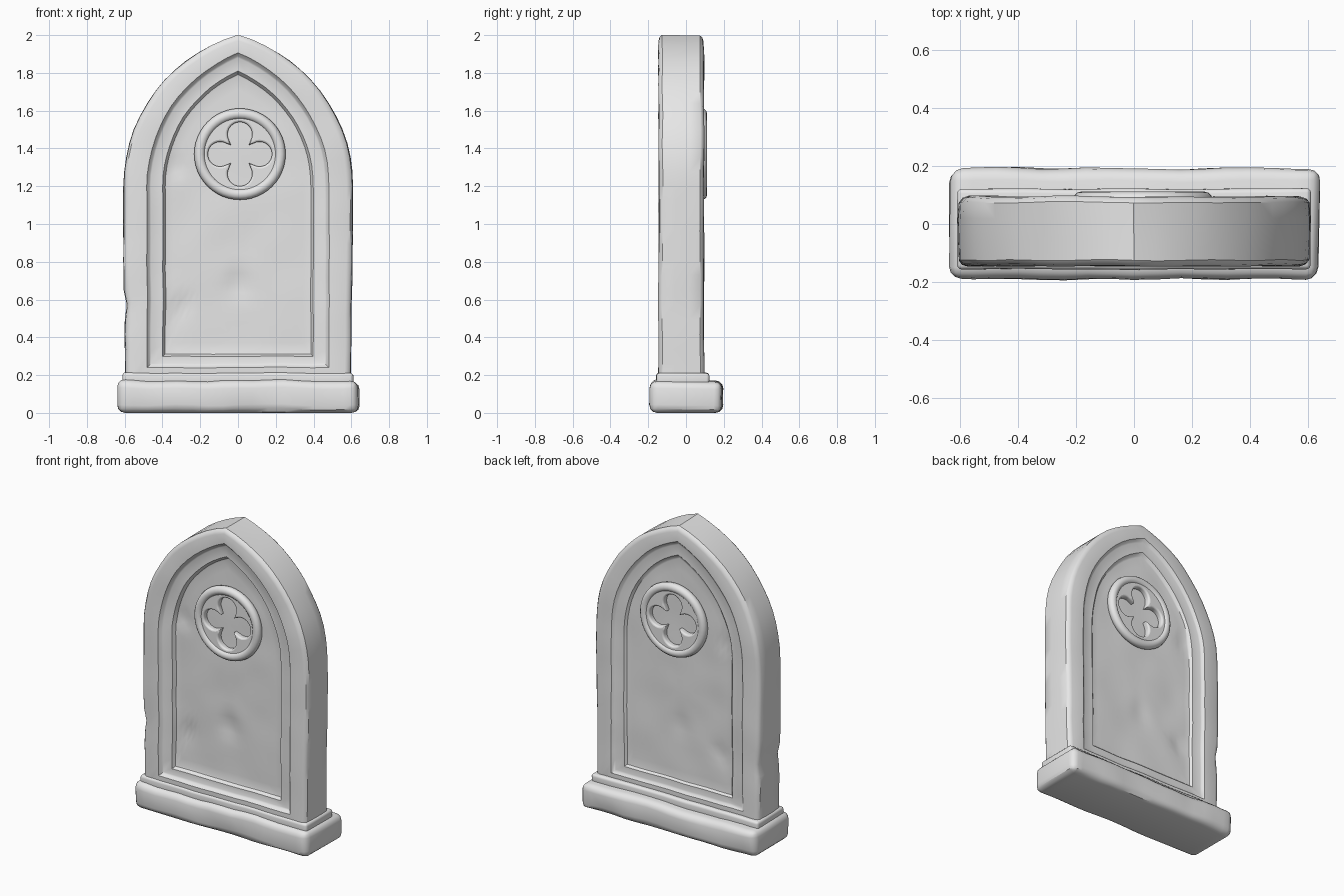
import bpy, bmesh, math
from mathutils import Vector, noise

if "Cube" in bpy.data.objects:
    bpy.data.objects.remove(bpy.data.objects["Cube"])

stone = bpy.data.materials.new("pale grey stone")
stone.diffuse_color = (0.8, 0.8, 0.8, 1)
stone.use_nodes = True
stone.node_tree.nodes["Principled BSDF"].inputs["Base Color"].default_value = stone.diffuse_color


def weather(co, amp):
    """Uneven, hand-carved surface."""
    return co + amp * noise.noise_vector(co * 5.0)


def finish(obj, angle=35):
    obj.data.materials.clear()
    obj.data.materials.append(stone)
    bpy.ops.object.select_all(action='DESELECT')
    obj.select_set(True)
    bpy.context.view_layer.objects.active = obj
    bpy.ops.object.shade_smooth_by_angle(angle=math.radians(angle))


def add_bmesh(name, bm):
    bmesh.ops.recalc_face_normals(bm, faces=bm.faces)
    me = bpy.data.meshes.new(name)
    bm.to_mesh(me)
    bm.free()
    obj = bpy.data.objects.new(name, me)
    bpy.context.collection.objects.link(obj)
    finish(obj)
    return obj


def arch(w, bottom, apex, spring=1.2, n_side=14, n_arc=14, n_base=12):
    """Pointed arch outline: half width, bottom, apex height."""
    h = apex - spring
    c = (h * h - w * w) / (2 * w)
    r, top = w + c, math.atan2(h, c)
    right = [(w, bottom + (spring - bottom) * i / n_side) for i in range(n_side)]
    right += [(r * math.cos(top * i / n_arc) - c, spring + r * math.sin(top * i / n_arc))
              for i in range(n_arc)]
    left = [(-x, z) for x, z in reversed(right)]
    base = [(-w + 2 * w * i / n_base, bottom) for i in range(1, n_base)]
    return right + [(0, apex)] + left + base


def face_loops(surface, side, step):
    """Loops from panel middle out to the rim on one face of the slab."""
    loops = []
    panel = arch(0.375, 0.32, 1.78)
    for k in range(1, 12):
        s = k / 12
        loops.append([(x * s, surface - side * 2 * step, 0.95 + (z - 0.95) * s) for x, z in panel])
    for w, b, a, d in ((0.375, 0.32, 1.78, 2 * step), (0.385, 0.312, 1.79, 1.9 * step),
                       (0.398, 0.30, 1.808, step), (0.46, 0.262, 1.878, step),
                       (0.468, 0.252, 1.888, 0.8 * step), (0.482, 0.24, 1.904, 0),
                       (0.575, 0.13, 1.968, 0), (0.594, 0.11, 1.988, 0.006),
                       (0.605, 0.10, 2.0, 0.02)):
        loops.append([(x, surface - side * d, z) for x, z in arch(w, b, a)])
    return loops


# Slab: one loft running from front panel over the rim to back panel
FRONT, BACK = -0.145, 0.095
loops = face_loops(FRONT, -1, 0.024)
for y in (-0.06, 0.02):
    loops.append([(x, y, z) for x, z in arch(0.608, 0.10, 2.0)])
loops += reversed(face_loops(BACK, 1, 0.015))
dents = ((0.0, 0.68, 0.07), (-0.3, 0.56, 0.05), (-0.33, 1.3, 0.04))
bm = bmesh.new()
rings = []
for loop in loops:
    ring = []
    for p in loop:
        co = weather(Vector(p), 0.005)
        for dx, dz, size in dents:
            q = ((co.x - dx) ** 2 + (co.z - dz) ** 2) / size ** 2
            co.y *= 1 - 0.16 * math.exp(-q)
        if abs(co.x) > 0.55:      # chipped, slightly tapered flanks
            co.x -= math.copysign(0.012 * max(0, 1 - co.z), co.x)
            if co.x < 0:
                co.x += 0.02 * math.exp(-((co.z - 0.55) / 0.05) ** 2)
        ring.append(bm.verts.new(co))
    rings.append(ring)
n = len(rings[0])
for a, b in zip(rings, rings[1:]):
    for i in range(n):
        j = (i + 1) % n
        bm.faces.new((a[i], a[j], b[j], b[i]))
bm.faces.new(rings[0])
bm.faces.new(rings[-1])
add_bmesh("arched_slab", bm)


def stone_block(name, lo, hi, bevel, amp):
    """Rounded, weathered block between two corners."""
    lo, hi = Vector(lo), Vector(hi)
    bm = bmesh.new()
    bmesh.ops.create_cube(bm, size=1)
    for v in bm.verts:
        v.co = Vector([(lo[i] + hi[i]) / 2 + v.co[i] * (hi[i] - lo[i]) for i in range(3)])
    bmesh.ops.bevel(bm, geom=bm.edges[:], offset=bevel, segments=3, profile=0.5, affect='EDGES')
    for k in range(1, 16):        # slice along the length
        x = lo.x + (hi.x - lo.x) * k / 16
        bmesh.ops.bisect_plane(bm, geom=bm.verts[:] + bm.edges[:] + bm.faces[:],
                               plane_co=(x, 0, 0), plane_no=(1, 0, 0))
    for v in bm.verts:
        z = v.co.z
        v.co = weather(v.co, amp)
        if z < 0.01:
            v.co.z = z
    return add_bmesh(name, bm)


# Base block and the moulding above it
stone_block("base_block", (-0.64, -0.19, 0.0), (0.64, 0.192, 0.172), 0.042, 0.012)
stone_block("base_moulding", (-0.612, -0.156, 0.14), (0.612, 0.122, 0.212), 0.016, 0.005)


def spline(curve, pts):
    s = curve.splines.new('POLY')
    s.points.add(len(pts) - 1)
    for p, (x, y) in zip(s.points, pts):
        p.co = (x, y, 0, 1)
    s.use_cyclic_u = True


def medallion(name, x, z, y_plate, y_ring):
    # Tracery plate: disc with a four-lobed opening
    cu = bpy.data.curves.new(name + "_tracery", 'CURVE')
    cu.dimensions, cu.fill_mode = '2D', 'BOTH'
    cu.extrude, cu.bevel_depth, cu.bevel_resolution = 0.012, 0.011, 2
    d, a, lobes = 0.104, 0.0765, []
    for i in range(96):
        t = math.tau * i / 96
        f = (t + math.pi / 4) % (math.pi / 2) - math.pi / 4
        r = d * math.cos(f) + math.sqrt(max(0, a * a - (d * math.sin(f)) ** 2))
        lobes.append((r * math.cos(t), r * math.sin(t)))
    spline(cu, [(0.215 * math.cos(math.tau * i / 48), 0.215 * math.sin(math.tau * i / 48))
                for i in range(48)])
    spline(cu, lobes)
    ob = bpy.data.objects.new(name + "_tracery", cu)
    bpy.context.collection.objects.link(ob)
    ob.location, ob.rotation_euler = (x, y_plate, z), (math.pi / 2, 0, 0)
    bpy.ops.object.select_all(action='DESELECT')
    ob.select_set(True)
    bpy.context.view_layer.objects.active = ob
    bpy.ops.object.convert(target='MESH')
    finish(bpy.context.object)
    # Raised rim
    bpy.ops.mesh.primitive_torus_add(major_radius=0.213, minor_radius=0.029,
                                     major_segments=48, minor_segments=12,
                                     location=(x, y_ring, z), rotation=(math.pi / 2, 0, 0))
    ring = bpy.context.object
    ring.name = name + "_rim"
    finish(ring)


medallion("front_medallion", 0.01, 1.37, -0.108, -0.116)
medallion("back_medallion", 0.03, 1.37, 0.078, 0.083)
